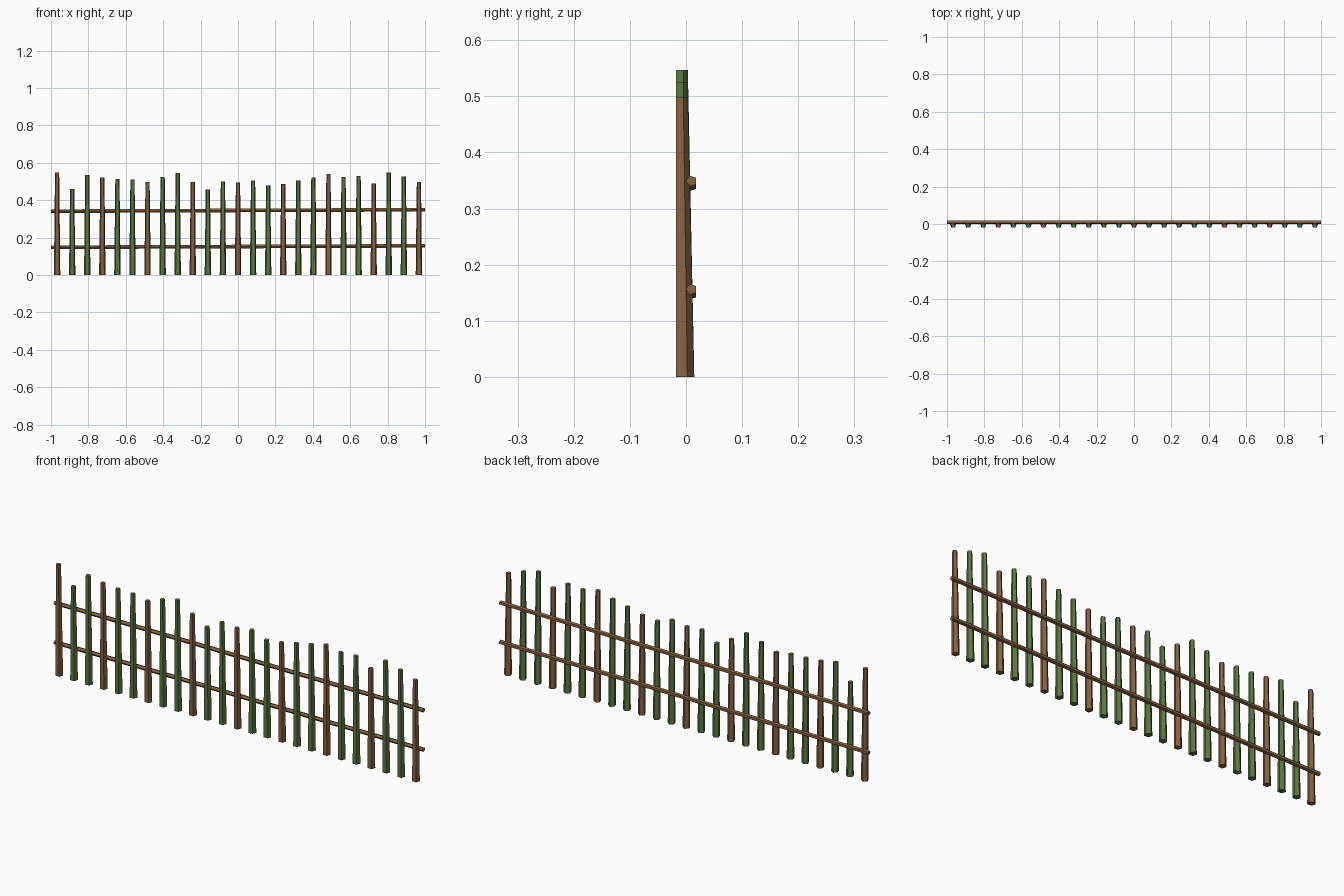
import bpy, bmesh, math
from mathutils import Vector

if "Cube" in bpy.data.objects:
    bpy.data.objects.remove(bpy.data.objects["Cube"])


def material(name, rgb):
    m = bpy.data.materials.new(name)
    m.diffuse_color = (*rgb, 1)
    m.use_nodes = True
    m.node_tree.nodes["Principled BSDF"].inputs["Base Color"].default_value = m.diffuse_color
    return m


brown = material("brown_wood", (0.24, 0.125, 0.055))
green = material("green_bamboo", (0.105, 0.19, 0.055))


def pole(name, rings, mat):
    """Five-sided pole through two rings of points."""
    bm = bmesh.new()
    a, b = [[bm.verts.new(p) for p in ring] for ring in rings]
    n = len(a)
    for i in range(n):
        j = (i + 1) % n
        bm.faces.new((a[i], a[j], b[j], b[i]))
    bm.faces.new(a[::-1])
    bm.faces.new(b)
    bmesh.ops.recalc_face_normals(bm, faces=bm.faces)
    me = bpy.data.meshes.new(name)
    bm.to_mesh(me)
    bm.free()
    me.materials.append(mat)
    ob = bpy.data.objects.new(name, me)
    bpy.context.collection.objects.link(ob)
    return ob


ANGLES = [math.tau * i / 5 for i in range(5)]


def flat_ring(x, y, z, r):
    # pentagon with its flat side facing the front
    return [Vector((x + r * math.sin(t), y + r * math.cos(t), z)) for t in ANGLES]


def end_ring(x, y, z, r):
    # pentagon across the rail, corner facing the front
    return [Vector((x, y - r * math.cos(t), z + r * math.sin(t))) for t in ANGLES]


# Upright stakes: tapered, vertical front face, uneven heights, every third one brown
heights = [0.547, 0.46, 0.535, 0.52, 0.513, 0.511, 0.498, 0.525, 0.546, 0.497,
           0.457, 0.50, 0.494, 0.505, 0.479, 0.487, 0.505, 0.521, 0.541, 0.525,
           0.53, 0.49, 0.547, 0.526, 0.498]
for i, h in enumerate(heights):
    x = (i - 12) * 0.0806
    pole(f"stake_{i + 1}",
         (flat_ring(x, -0.0032, 0, 0.018), flat_ring(x, -0.0085, h, 0.0118)),
         green if i % 3 else brown)

# Two slightly sloping rails behind the stakes
for name, z0, z1 in (("lower_rail", 0.148, 0.156), ("upper_rail", 0.341, 0.349)):
    pole(name, (end_ring(-1, 0.0098, z0, 0.0102), end_ring(1, 0.0098, z1, 0.0102)), brown)
